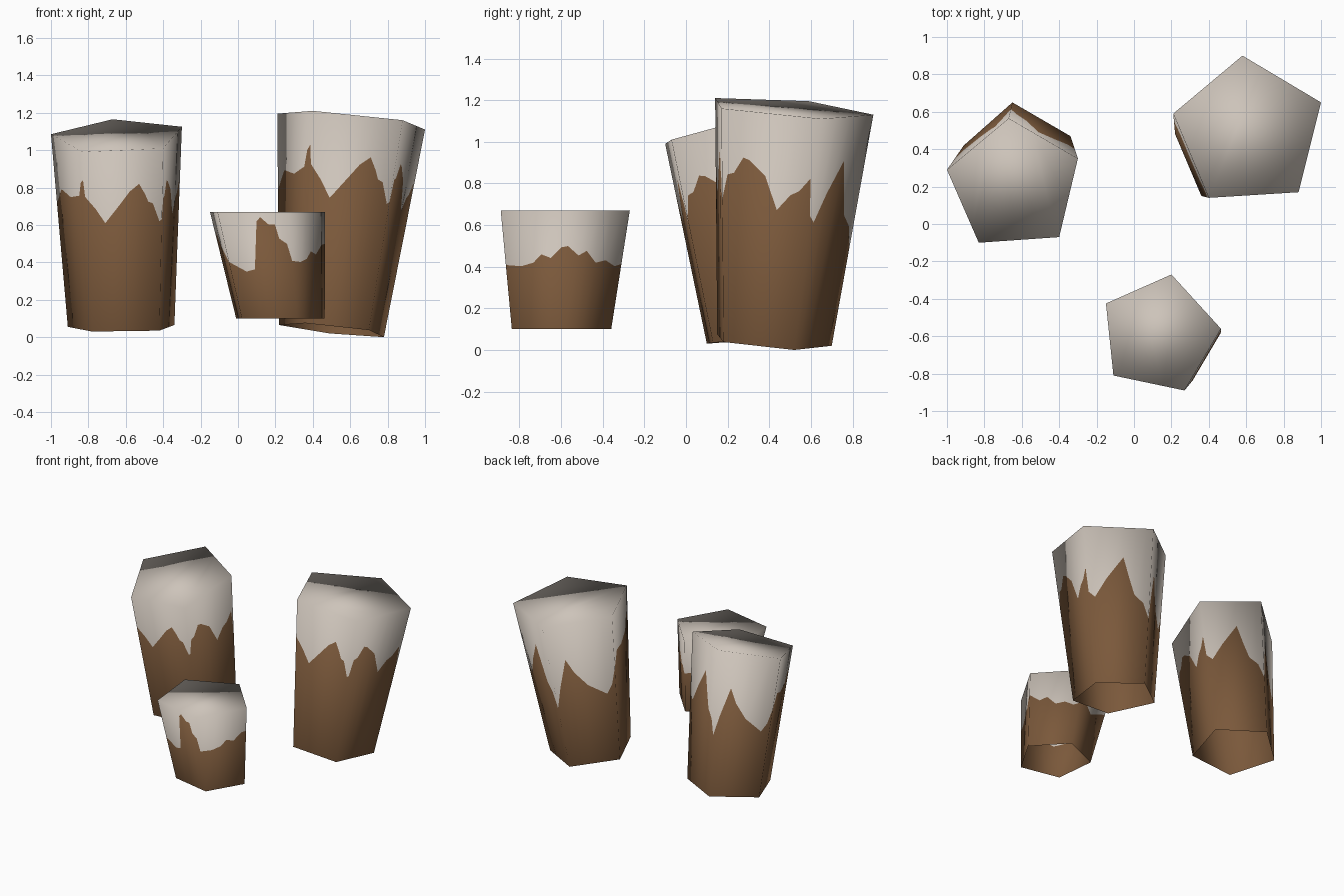
import bpy, bmesh
from mathutils import Vector

if "Cube" in bpy.data.objects:
    bpy.data.objects.remove(bpy.data.objects["Cube"])


def material(name, rgb):
    m = bpy.data.materials.new(name)
    m.diffuse_color = (*rgb, 1)
    m.use_nodes = True
    m.node_tree.nodes["Principled BSDF"].inputs["Base Color"].default_value = m.diffuse_color
    return m


BROWN = material("earth_brown", (0.195, 0.098, 0.043))
SNOW = material("pale_snow", (0.61, 0.55, 0.49))

# Snow line per side: (position along side, height fraction), counter-clockwise
TALL_LINE = [
    # left to front-left
    [(0, .64), (.2, .73), (.5, .71), (.8, .74), (.88, .82), (.96, .84)],
    # front
    [(0, .75), (.13, .68), (.25, .60), (.43, .69), (.58, .77), (.70, .81),
     (.78, .75), (.82, .71), (.88, .70), (.97, .60)],
    # right
    [(0, .61), (.06, .72), (.13, .73), (.23, .80), (.30, .79), (.47, .73),
     (.62, .59), (.76, .66), (.85, .68), (.96, .74)],
    # back right
    [(0, .58), (.1, .55), (.3, .67), (.57, .81), (.66, .68), (.75, .57), (.9, .52)],
    # back left
    [(0, .42), (.1, .56), (.25, .75), (.36, .65), (.55, .55), (.85, .47), (.94, .53)],
]
SHORT_LINE = [
    # front, with the step in the snow
    [(0, .53), (.25, .44), (.39, .46), (.53, .91), (.59, .95), (.70, .88),
     (.79, .88), (.83, .75), (.94, .70)],
    # front right
    [(0, .54), (.25, .53), (.45, .56), (.58, .63), (.73, .60), (.9, .69)],
    # back right
    [(0, .70), (.2, .62), (.34, .66), (.52, .56), (.7, .58), (.88, .53)],
    # back left
    [(0, .55), (.3, .60), (.5, .54), (.75, .62)],
    # left
    [(0, .70), (.15, .82), (.4, .68), (.7, .60)],
]


def corner_normals(bottom, top):
    """Smooth normals of the plain open-bottomed block."""
    bm = bmesh.new()
    b = [bm.verts.new(p) for p in bottom]
    t = [bm.verts.new(p) for p in top]
    n = len(b)
    for i in range(n):
        j = (i + 1) % n
        bm.faces.new((b[i], b[j], t[j], t[i]))
    bm.faces.new(t)
    bm.normal_update()
    result = [v.normal.copy() for v in b], [v.normal.copy() for v in t]
    bm.free()
    return result


def rock(name, bottom, top, line):
    bottom = [Vector(p) for p in bottom]
    top = [Vector(p) for p in top]
    nb, nt = corner_normals(bottom, top)
    verts, normals = [], []
    for i, side in enumerate(line):
        j = (i + 1) % len(line)
        for u, h in side:
            lo, hi = bottom[i].lerp(bottom[j], u), top[i].lerp(top[j], u)
            nlo, nhi = nb[i].lerp(nb[j], u), nt[i].lerp(nt[j], u)
            verts += [lo, lo.lerp(hi, h), hi]
            normals += [n.normalized() for n in (nlo, nlo.lerp(nhi, h), nhi)]
    # brown wall below the line, snow wall above, snow top
    count = len(verts) // 3
    faces, colours = [], []
    for k in range(count):
        a, b = 3 * k, 3 * ((k + 1) % count)
        faces += [(a, b, b + 1, a + 1), (a + 1, b + 1, b + 2, a + 2)]
        colours += [0, 1]
    faces.append([3 * k + 2 for k in range(count)])
    colours.append(1)
    me = bpy.data.meshes.new(name)
    me.from_pydata([tuple(v) for v in verts], [], faces)
    me.materials.append(BROWN)
    me.materials.append(SNOW)
    for p, c in zip(me.polygons, colours):
        p.material_index = c
        p.use_smooth = True
    me.update()
    me.normals_split_custom_set_from_vertices([tuple(n) for n in normals])
    bpy.context.collection.objects.link(bpy.data.objects.new(name, me))


# Left tall rock
rock("left_rock",
     [(-.91, .42, .055), (-.78, .10, .03), (-.42, .13, .035), (-.34, .47, .065), (-.65, .65, .08)],
     [(-1, .29, 1.085), (-.83, -.10, .99), (-.40, -.07, 1.01), (-.30, .35, 1.125), (-.67, .565, 1.165)],
     TALL_LINE)

# Right tall rock
rock("right_rock",
     [(.22, .48, .065), (.36, .15, .075), (.70, .18, .038), (.78, .52, .0), (.49, .70, .02)],
     [(.21, .59, 1.195), (.40, .14, 1.21), (.88, .17, 1.16), (1, .65, 1.11), (.58, .90, 1.13)],
     TALL_LINE)

# Short front rock
rim = [(-.11, -.81), (.27, -.89), (.465, -.56), (.20, -.27), (-.15, -.425)]
rock("front_rock",
     [(.225 + .77 * (x - .155), -.598 + .77 * (y + .58), .10) for x, y in rim],
     [(x, y, .67) for x, y in rim],
     SHORT_LINE)
